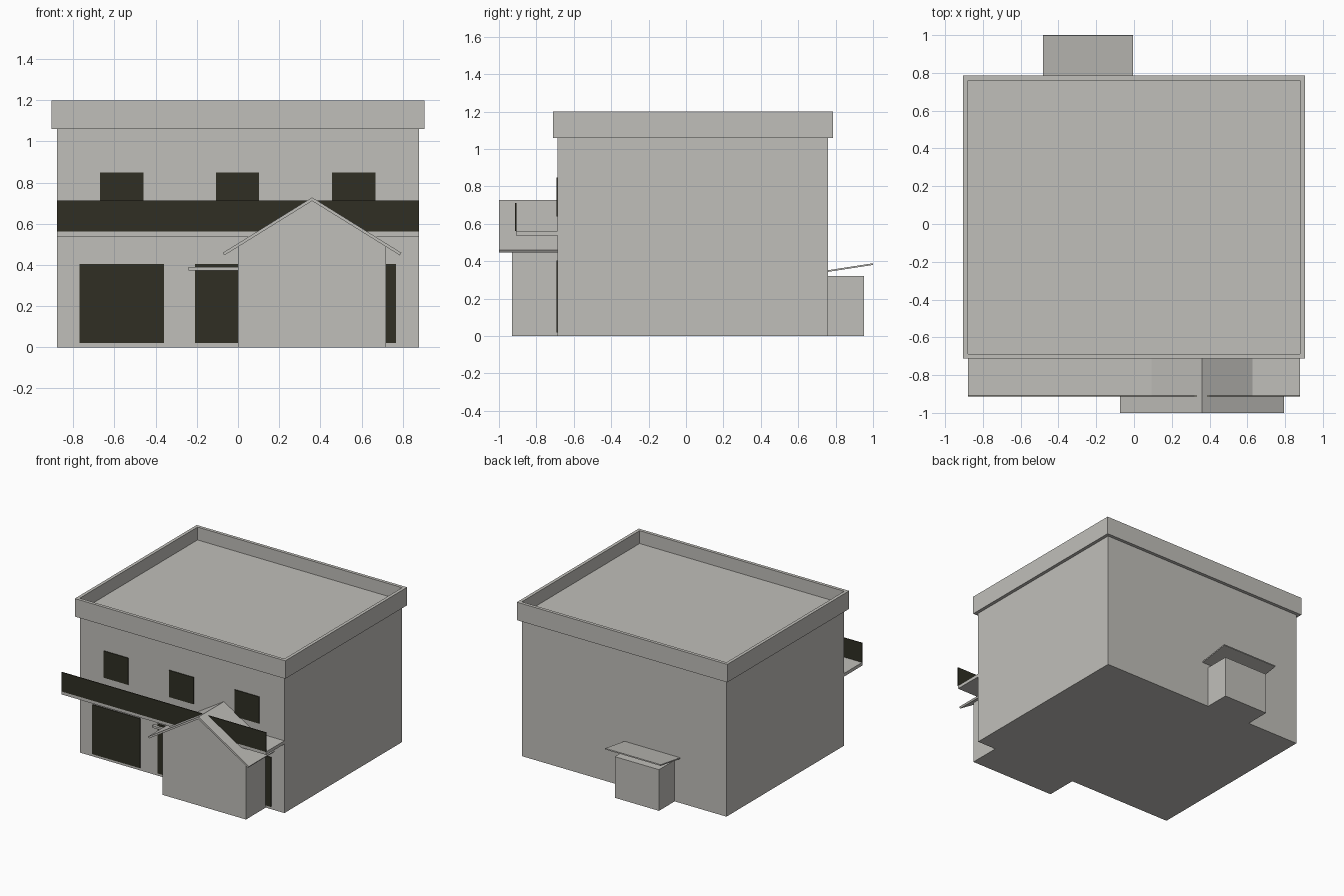
import bpy

cube = bpy.data.objects.get("Cube")
if cube:
    bpy.data.objects.remove(cube, do_unlink=True)


def material(name, rgb):
    m = bpy.data.materials.new(name)
    m.use_nodes = True
    m.diffuse_color = (*rgb, 1)
    m.node_tree.nodes["Principled BSDF"].inputs["Base Color"].default_value = (*rgb, 1)
    return m


STONE = material("pale grey", (0.53, 0.52, 0.49))
DARK = material("dark olive", (0.029, 0.028, 0.017))


def prism(name, profile, lo, hi, axis, mat=STONE):
    """Extrude a closed profile along x (profile is y, z) or y (profile is x, z)."""
    def place(p, t):
        return (t, p[0], p[1]) if axis == "x" else (p[0], t, p[1])
    n = len(profile)
    verts = [place(p, t) for t in (lo, hi) for p in profile]
    faces = [tuple(range(n)), tuple(range(2 * n - 1, n - 1, -1))]
    faces += [(i, i + n, (i + 1) % n + n, (i + 1) % n) for i in range(n)]
    if axis == "x":
        faces = [f[::-1] for f in faces]
    mesh = bpy.data.meshes.new(name)
    mesh.from_pydata(verts, [], faces)
    mesh.materials.append(mat)
    obj = bpy.data.objects.new(name, mesh)
    bpy.context.collection.objects.link(obj)
    return obj


def box(name, x, y, z, mat=STONE):
    rect = [(x[0], z[0]), (x[1], z[0]), (x[1], z[1]), (x[0], z[1])]
    return prism(name, rect, y[0], y[1], "y", mat)


FRONT, BACK, HALF = -0.687, 0.76, 0.88

# Main block with its flat roof deck
box("main_block", (-HALF, HALF), (FRONT, BACK), (0, 1.10))

# Parapet band around the roof
RIM, PZ = 0.025, (1.06, 1.20)
box("parapet_front", (-HALF - RIM, HALF + RIM), (FRONT - RIM, FRONT), PZ)
box("parapet_back", (-HALF - RIM, HALF + RIM), (BACK, BACK + RIM), PZ)
box("parapet_left", (HALF, HALF + RIM), (FRONT, BACK), PZ)
box("parapet_right", (-HALF - RIM, -HALF), (FRONT, BACK), PZ)

# Shop openings and upper windows
plate = (FRONT - 0.006, FRONT + 0.002)
for label, x in (("right", -0.565), ("middle", -0.003), ("left", 0.562)):
    box("shopfront_" + label, (x - 0.206, x + 0.206), plate, (0.02, 0.405), DARK)
    box("window_" + label, (x - 0.105, x + 0.105), plate, (0.64, 0.848), DARK)

# Balcony slab and solid railing
box("balcony_slab", (-HALF, HALF), (-0.91, FRONT), (0.537, 0.562))
box("balcony_railing", (-HALF, HALF), (-0.914, -0.907), (0.562, 0.712), DARK)

# Small ledge above the middle opening
box("door_ledge", (-0.24, 0.24), (FRONT - 0.025, FRONT), (0.374, 0.39))

# Gabled porch
MID, PEAK, SLOPE, THICK = 0.36, 0.728, 0.62, 0.017


def under(x):
    return PEAK - THICK - SLOPE * abs(x - MID)


prism("porch_body", [(0, 0), (0.72, 0), (0.72, under(0.72)), (MID, under(MID)),
                     (0, under(0))], -0.93, FRONT, "y")

# Porch roof: a bent sheet with square-cut eaves
EAVE = 0.434
left, right = MID + EAVE, MID - EAVE
prism("porch_roof", [(right + 0.008, under(right + 0.008)), (MID, under(MID)),
                     (left - 0.008, under(left - 0.008)),
                     (left, under(left) + THICK), (MID, PEAK),
                     (right, under(right) + THICK)], -1.0, FRONT, "y")

# Rear annex and its tilted canopy
box("rear_annex", (-0.435, -0.055), (BACK, 0.953), (0, 0.32))
prism("rear_canopy", [(BACK, 0.343), (1.0, 0.38), (0.999, 0.389), (BACK, 0.352)],
      -0.482, -0.004, "x")
